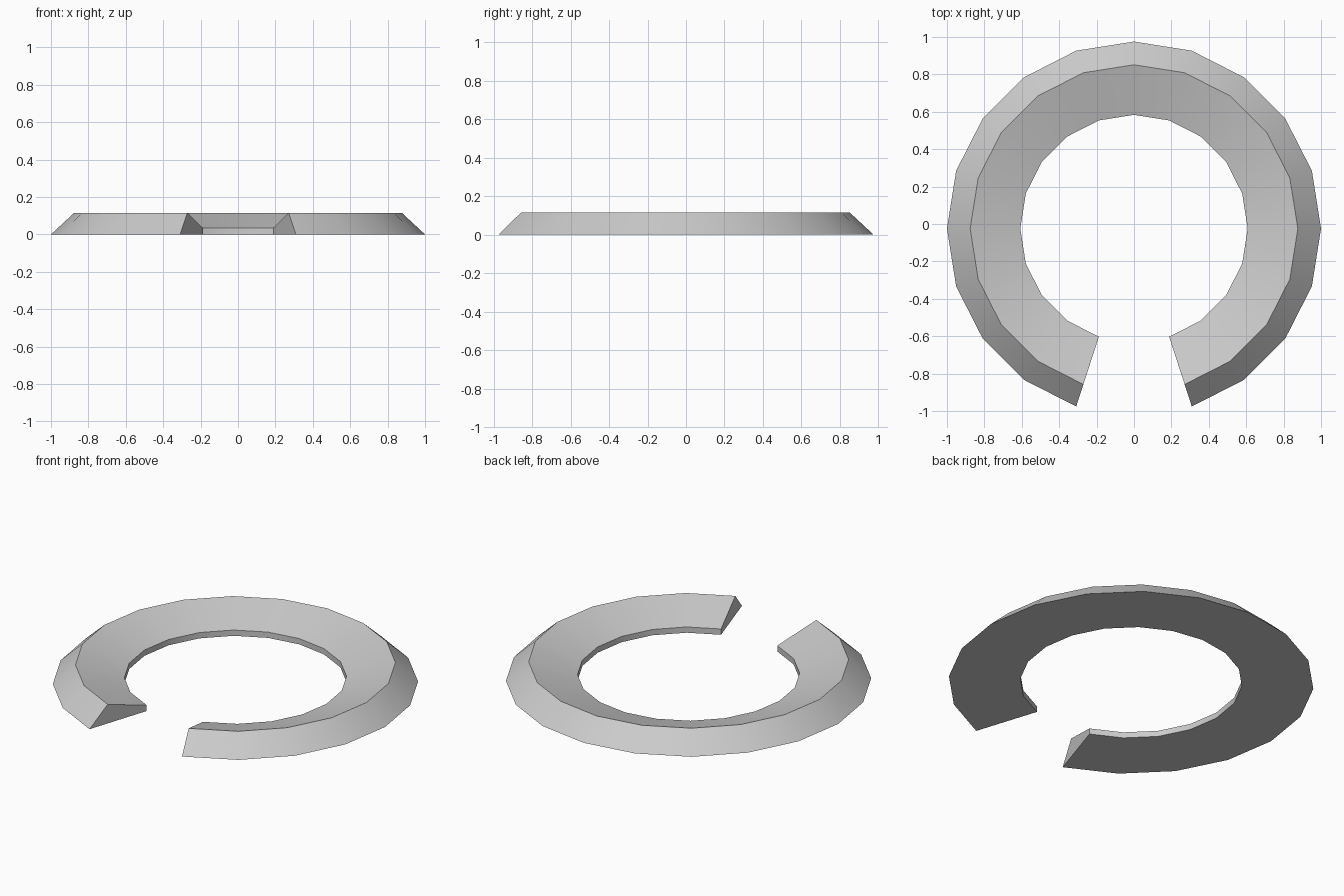
import bpy, bmesh, math

if "Cube" in bpy.data.objects:
    bpy.data.objects.remove(bpy.data.objects["Cube"])

SEGMENTS = 18                      # 18 steps of 18 degrees, leaving a gap at the front
STEP = math.radians(18)
START = math.radians(-72)
CENTRE_Y = -0.0245

# Cross-section (radius, height): flat base, bevelled rim, dished inner slope
PROFILE = [(0.608, 0.0), (1.0, 0.0), (0.876, 0.115), (0.608, 0.035)]

# Sweep the cross-section around the open ring
bm = bmesh.new()
rings = []
for i in range(SEGMENTS + 1):
    a = START + i * STEP
    rings.append([bm.verts.new((r * math.cos(a), CENTRE_Y + r * math.sin(a), z))
                  for r, z in PROFILE])
for a, b in zip(rings, rings[1:]):
    for k in range(4):
        n = (k + 1) % 4
        bm.faces.new((a[k], a[n], b[n], b[k]))

# End caps at the gap
bm.faces.new(rings[0])
bm.faces.new(rings[-1])
bmesh.ops.recalc_face_normals(bm, faces=bm.faces)

mesh = bpy.data.meshes.new("open_ring")
bm.to_mesh(mesh)
bm.free()
ring = bpy.data.objects.new("open_ring", mesh)
bpy.context.collection.objects.link(ring)

# Smooth around the ring, crisp along the profile edges
bpy.context.view_layer.objects.active = ring
ring.select_set(True)
bpy.ops.object.shade_smooth_by_angle(angle=math.radians(30))
